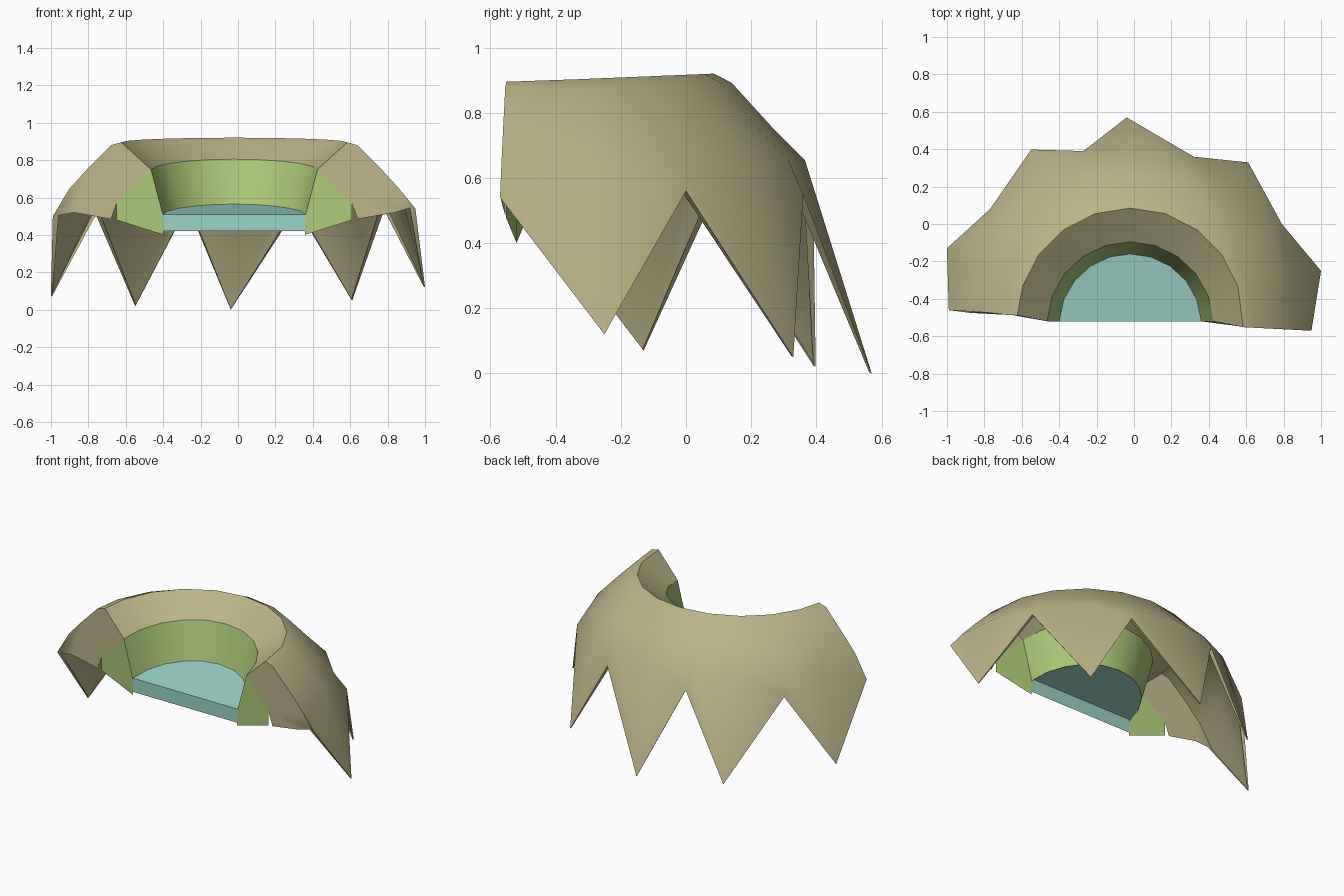
import bpy, bmesh, math

if "Cube" in bpy.data.objects:
    bpy.data.objects.remove(bpy.data.objects["Cube"])

CX, CY = -0.02, -0.52      # axis of the half ring
N = 10                     # 18 degree steps


def material(name, rgb):
    m = bpy.data.materials.new(name)
    m.diffuse_color = (*rgb, 1)
    m.use_nodes = True
    m.node_tree.nodes["Principled BSDF"].inputs["Base Color"].default_value = m.diffuse_color
    return m


def polar(r, deg, z):
    a = math.radians(deg)
    return (CX + r * math.cos(a), CY + r * math.sin(a), z)


def finish(name, bm, mat, angle=30):
    bmesh.ops.recalc_face_normals(bm, faces=bm.faces)
    me = bpy.data.meshes.new(name)
    bm.to_mesh(me)
    bm.free()
    ob = bpy.data.objects.new(name, me)
    bpy.context.collection.objects.link(ob)
    me.materials.append(mat)
    bpy.ops.object.select_all(action='DESELECT')
    ob.select_set(True)
    bpy.context.view_layer.objects.active = ob
    bpy.ops.object.shade_smooth_by_angle(angle=math.radians(angle))


def skin(bm, columns):
    """Join neighbouring open profiles into a sheet."""
    cols = [[bm.verts.new(p) for p in c] for c in columns]
    for a, b in zip(cols, cols[1:]):
        for i in range(len(a) - 1):
            bm.faces.new((a[i], a[i + 1], b[i + 1], b[i]))
    return cols


def cap(bm, verts, extra):
    """Flat end wall from a profile plus extra corner points."""
    bm.faces.new(list(verts) + [bm.verts.new(p) for p in extra])


tan = material("tan", (0.50, 0.46, 0.25))
green = material("green", (0.41, 0.58, 0.19))
teal = material("teal", (0.33, 0.65, 0.57))

# lower edge of the shell: ends, tips and valleys as (angle, radius, height)
edge = [(-3, 0.97, 0.54), (14.8, 1.055, 0.12), (32.7, 0.963, 0.56),
        (53.4, 1.058, 0.05), (68.9, 0.943, 0.55), (91, 1.09, 0.0),
        (105.4, 0.944, 0.56), (120, 1.06, 0.02), (141.3, 0.96, 0.53),
        (158.3, 1.055, 0.07), (176.5, 0.972, 0.50)]
END = {0: -3, N: 177}

# spiked shell: profile as (radius, height, rise toward the back)
upper = [(0.445, 0.75, 0.055), (0.605, 0.895, 0.025), (0.66, 0.88, 0.012),
         (0.78, 0.76, 0.0), (0.885, 0.645, 0.01)]
columns = []
for i, (phi, r, z) in enumerate(edge):
    even = 180 * i / N
    rise = math.sin(math.radians(even))
    col = []
    for pr, pz, dz in upper:
        if pr < 0.5:
            a, pr = even, pr - 0.02 * rise
        elif pr < 0.7:
            a = END.get(i, even)
        else:
            a = (phi + even) / 2 if 0 < i < N else phi
        col.append(polar(pr, a, pz + dz * rise))
    lip = 0.008 if i % 2 else 0.03
    columns.append(col + [polar(r, phi, z), polar(r - lip, phi, z + 0.004)])
bm = bmesh.new()
cols = skin(bm, columns)
for k, phi in END.items():
    cap(bm, cols[k], [polar(0.86, phi, 0.52), polar(0.66, phi, 0.485), polar(0.63, phi, 0.57)])
finish("spiked_shell", bm, tan, 40)


# inner conical collar with its end walls
def inner(r, z, i):
    s = math.sin(math.pi * i / N)
    return polar(r - 0.02 * s, 180 * i / N, z + 0.055 * s)


bm = bmesh.new()
cols = skin(bm, [[inner(0.445, 0.75, i), inner(0.378, 0.495, i)] for i in range(N + 1)])
for k, phi in END.items():
    cap(bm, cols[k], [polar(0.378, 180 * k / N, 0.40), polar(0.63, phi, 0.48), polar(0.63, phi, 0.57)])
finish("inner_collar", bm, green)

# tilted half disc with a straight front strip
bm = bmesh.new()
arc = [bm.verts.new(inner(0.38, 0.51, i)) for i in range(N + 1)]
bm.faces.new(arc)
low = [bm.verts.new((v.co.x, v.co.y, 0.42)) for v in (arc[-1], arc[0])]
bm.faces.new((arc[0], arc[-1], low[0], low[1]))
finish("half_disc", bm, teal)
